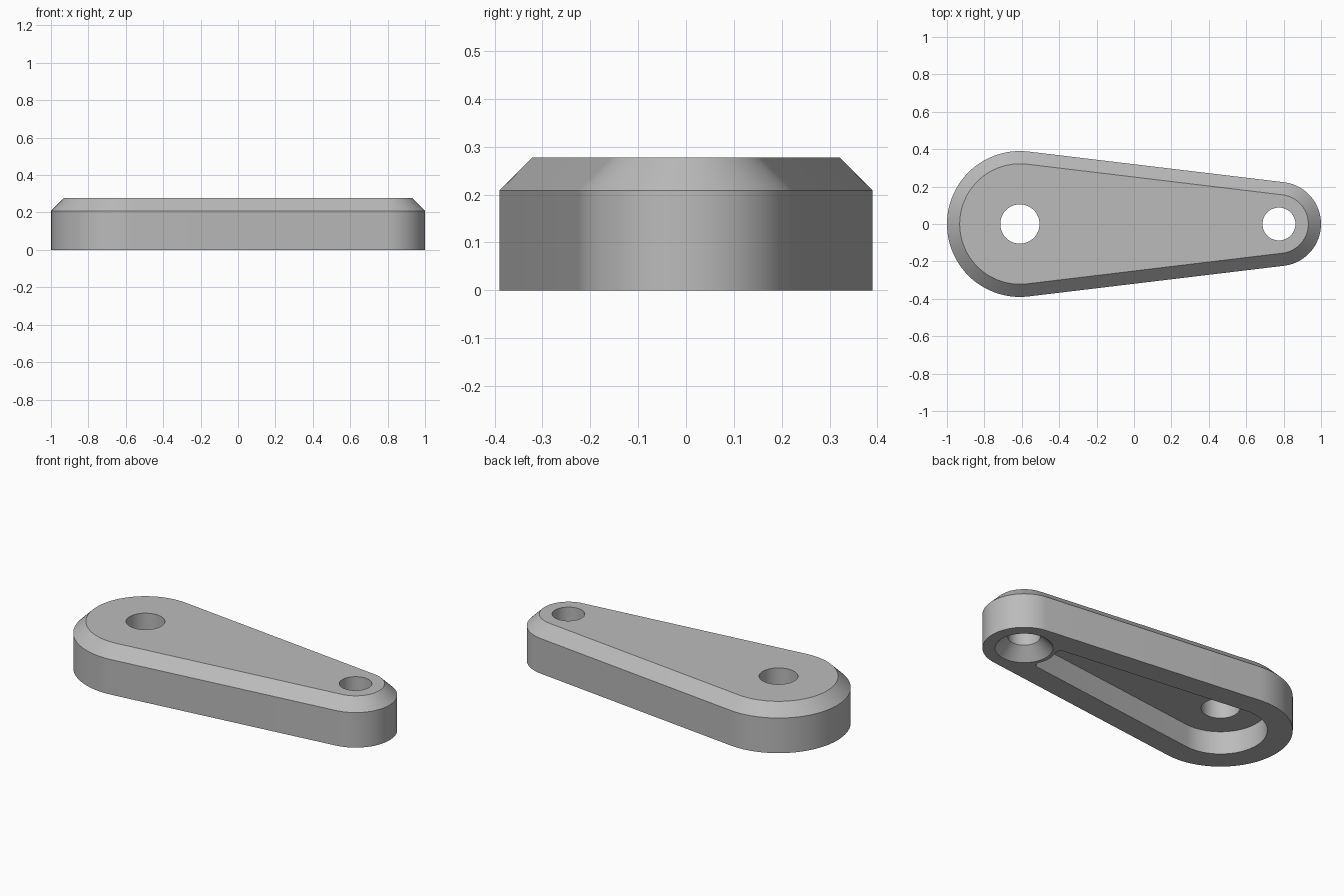
import bpy
import bmesh
from math import pi, sin, cos, asin, sqrt, atan2

cube = bpy.data.objects.get("Cube")
if cube:
    bpy.data.objects.remove(cube, do_unlink=True)

# Main dimensions
BIG_X, BIG_R = -0.61, 0.39
SMALL_X, SMALL_R = 0.775, 0.225
HEIGHT, EDGE_Z, CHAMFER = 0.277, 0.209, 0.068
FLOOR_Z, WALL = 0.138, 0.137
BOSS_R, FILLET = 0.178, 0.03
SPAN = SMALL_X - BIG_X
TILT = asin((BIG_R - SMALL_R) / SPAN)
SIDE = pi / 2 - TILT          # direction of the upper flank's normal


def arc(cx, cy, r, a0, a1, n):
    return [(cx + r * cos(a0 + (a1 - a0) * i / n),
             cy + r * sin(a0 + (a1 - a0) * i / n)) for i in range(n + 1)]


def lever_outline(inset):
    """Two arcs joined by tangent flanks."""
    return (arc(SMALL_X, 0, SMALL_R - inset, -SIDE, SIDE, 40)
            + arc(BIG_X, 0, BIG_R - inset, SIDE, 2 * pi - SIDE, 48))


def pocket_outline():
    """Inset outline that curves around the small boss, with rounded corners."""
    r = BIG_R - WALL
    h = r - FILLET - SPAN * sin(TILT)
    t = SPAN * cos(TILT) - sqrt((BOSS_R + FILLET) ** 2 - h * h)
    qx = BIG_X + (r - FILLET) * cos(SIDE) + t * cos(TILT)
    qy = (r - FILLET) * sin(SIDE) - t * sin(TILT)
    a = atan2(qy, qx - SMALL_X)
    half = (arc(SMALL_X, 0, BOSS_R, pi, a, 10)
            + arc(qx, qy, FILLET, a - pi, SIDE, 12)[1:]
            + arc(BIG_X, 0, r, SIDE, pi, 24))
    return half + [(x, -y) for x, y in half[-2:0:-1]]


def loft(name, layers):
    """Solid through a stack of matching outlines."""
    bm = bmesh.new()
    rings = [[bm.verts.new((x, y, z)) for x, y in pts] for pts, z in layers]
    n = len(rings[0])
    for low, high in zip(rings, rings[1:]):
        for i in range(n):
            j = (i + 1) % n
            bm.faces.new((low[i], low[j], high[j], high[i]))
    bm.faces.new(rings[0][::-1])
    bm.faces.new(rings[-1])
    bmesh.ops.recalc_face_normals(bm, faces=bm.faces)
    mesh = bpy.data.meshes.new(name)
    bm.to_mesh(mesh)
    bm.free()
    obj = bpy.data.objects.new(name, mesh)
    bpy.context.collection.objects.link(obj)
    return obj


def circle(x, r):
    return arc(x, 0, r, 0, 2 * pi, 48)[:-1]


# Chamfered lever body
body = loft("lever_arm", [(lever_outline(0), 0), (lever_outline(0), EDGE_Z),
                          (lever_outline(CHAMFER), HEIGHT)])

# Underside pocket, large bore, and countersunk small bore
cutters = [
    loft("pocket_cutter", [(pocket_outline(), -0.1), (pocket_outline(), FLOOR_Z)]),
    loft("large_bore_cutter", [(circle(BIG_X, 0.105), 0.05),
                               (circle(BIG_X, 0.105), 0.4)]),
    loft("small_bore_cutter", [(circle(SMALL_X, 0.157), -0.1),
                               (circle(SMALL_X, 0.157), 0),
                               (circle(SMALL_X, 0.088), 0.069),
                               (circle(SMALL_X, 0.088), 0.4)]),
]
bpy.ops.object.select_all(action="DESELECT")
body.select_set(True)
bpy.context.view_layer.objects.active = body
for cutter in cutters:
    cutter.hide_render = True
    mod = body.modifiers.new(cutter.name, "BOOLEAN")
    mod.operation = "DIFFERENCE"
    mod.solver = "EXACT"
    mod.object = cutter
    bpy.ops.object.modifier_apply(modifier=mod.name)
    bpy.data.objects.remove(cutter, do_unlink=True)

# Plain grey finish
grey = bpy.data.materials.new("plain_grey")
grey.use_nodes = True
colour = (0.5, 0.5, 0.5, 1)
grey.diffuse_color = colour
grey.node_tree.nodes["Principled BSDF"].inputs["Base Color"].default_value = colour
body.data.materials.clear()
body.data.materials.append(grey)
bpy.ops.object.shade_smooth_by_angle(angle=pi / 6)
